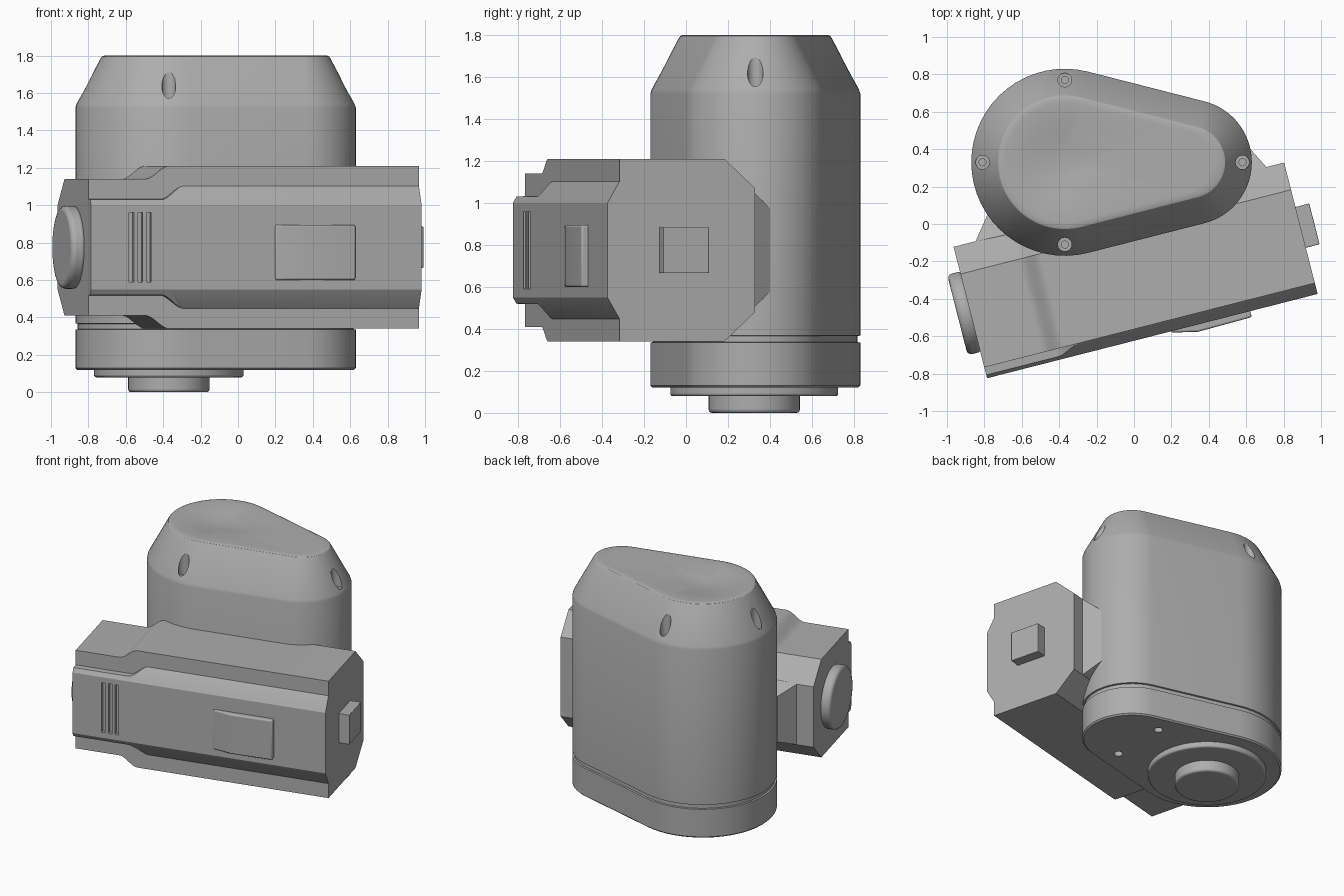
import bpy, bmesh, math
from mathutils import Matrix, Vector

if "Cube" in bpy.data.objects:
    bpy.data.objects.remove(bpy.data.objects["Cube"])

grey = bpy.data.materials.new("plain_grey")
grey.use_nodes = True
grey.diffuse_color = (0.42, 0.42, 0.42, 1)
grey.node_tree.nodes["Principled BSDF"].inputs["Base Color"].default_value = (0.42, 0.42, 0.42, 1)

BIG, SMALL = Vector((-0.37, 0.33)), Vector((0.294, 0.33))
R_BIG, R_SMALL = 0.5, 0.336
TILT = math.asin((R_BIG - R_SMALL) / (SMALL.x - BIG.x))
MID = 0.775   # height of the side housing's axis


def finish(name, bm, bevel=0, tilted=False):
    bmesh.ops.recalc_face_normals(bm, faces=bm.faces)
    me = bpy.data.meshes.new(name)
    bm.to_mesh(me)
    bm.free()
    ob = bpy.data.objects.new(name, me)
    bpy.context.collection.objects.link(ob)
    me.materials.append(grey)
    if tilted:
        ob.rotation_euler.z = TILT
    if bevel:
        mod = ob.modifiers.new("soft_edges", 'BEVEL')
        mod.width, mod.segments, mod.limit_method = bevel, 3, 'ANGLE'
    return ob


def smooth(ob, degrees=25):
    bpy.ops.object.select_all(action='DESELECT')
    ob.select_set(True)
    bpy.context.view_layer.objects.active = ob
    bpy.ops.object.shade_smooth_by_angle(angle=math.radians(degrees))


def loft(rings, tip=None):
    """Skin closed rings of points; cap the ends, or close on a tip point."""
    bm = bmesh.new()
    loops = [[bm.verts.new(p) for p in ring] for ring in rings]
    n = len(loops[0])
    for a, b in zip(loops, loops[1:]):
        for i in range(n):
            j = (i + 1) % n
            bm.faces.new((a[i], a[j], b[j], b[i]))
    bm.faces.new(loops[0])
    if tip:
        top = bm.verts.new(tip)
        for i in range(n):
            bm.faces.new((loops[-1][i], loops[-1][(i + 1) % n], top))
    else:
        bm.faces.new(loops[-1])
    return bm


def box(lo, hi):
    lo, hi = Vector(lo), Vector(hi)
    bm = bmesh.new()
    size = Matrix.Diagonal((hi - lo).to_4d())
    size[3][3] = 1
    bmesh.ops.create_cube(bm, size=1, matrix=Matrix.Translation((lo + hi) / 2) @ size)
    return bm


def cylinder(r, z0, z1, centre=(0, 0), sides=64):
    bm = bmesh.new()
    bmesh.ops.create_cone(bm, cap_ends=True, segments=sides, radius1=r, radius2=r, depth=z1 - z0,
                          matrix=Matrix.Translation((*centre, (z0 + z1) / 2)))
    return bm


def cut(ob, bm, tilted=False):
    tool = finish("cutter", bm, tilted=tilted)
    tool.hide_render = True
    bpy.context.view_layer.update()
    mod = ob.modifiers.new("cut", 'BOOLEAN')
    mod.operation, mod.object, mod.solver = 'DIFFERENCE', tool, 'EXACT'
    bpy.ops.object.select_all(action='DESELECT')
    ob.select_set(True)
    bpy.context.view_layer.objects.active = ob
    bpy.ops.object.modifier_apply(modifier=mod.name)
    bpy.data.objects.remove(tool)


# main body: teardrop outline with a sloped shoulder and a dished top
def outline(inset):
    pts = []
    quarter = math.pi / 2 - TILT
    for centre, r, a0, a1 in ((BIG, R_BIG, quarter, 2 * math.pi - quarter),
                              (SMALL, R_SMALL, -quarter, quarter)):
        for i in range(33):
            a = a0 + (a1 - a0) * i / 32
            pts.append(centre + (r - inset) * Vector((math.cos(a), math.sin(a))))
    return pts


levels = [(0.01, 0.12), (0, 0.13), (0, 0.335), (0.012, 0.337), (0.012, 0.366), (0, 0.368),
          (0, 1.52), (0.006, 1.54), (0.136, 1.785), (0.143, 1.795), (0.155, 1.8)]
rings = [[(p.x, p.y, z) for p in outline(inset)] for inset, z in levels]
rim = outline(0.155)
DISH = 0.03
for k in range(1, 14):
    ring = []
    for p in rim:
        q = p.lerp(BIG, k / 14)
        d = min((q - BIG).length / 0.33, 1)
        ring.append((q.x, q.y, 1.8 - DISH * (1 + math.cos(math.pi * d)) / 2))
    rings.append(ring)
body = finish("main_body", loft(rings, (BIG.x, BIG.y, 1.8 - DISH)))

# counterbored screw wells in the shoulder, plain holes underneath
for spot in ((-0.37, 0.77), (-0.37, -0.11), (-0.81, 0.33), (0.58, 0.33)):
    cut(body, cylinder(0.037, 1.55, 1.9, spot, 24))
    cut(body, cylinder(0.019, 1.52, 1.6, spot, 16))
for side in (-1, 1):
    cut(body, cylinder(0.03, 0.05, 0.17, (0.24, 0.33 + side * 0.21), 24))
smooth(body)

# round base plate and foot boss
for name, r, z0, z1, bev in (("base_plate", 0.4, 0.08, 0.14, 0.012),
                             ("foot_boss", 0.217, 0, 0.1, 0.015)):
    smooth(finish(name, cylinder(r, z0, z1, (-0.37, 0.325)), bev), 35)


# side housing: eight-sided section, stepping down towards one end
def section(x, t, shift):
    drop = 0.07 * t
    half = [(-0.605, 0.225, 0), (-0.547 - 0.04 * t, 0.325 - drop, shift),
            (-0.545, 0.327 - drop, shift), (-0.545, 0.435 - drop, 0),
            (-0.03, 0.435 - drop, 0), (0.12, 0.295 - drop, 0)]
    return ([(x + s, y, MID + h) for y, h, s in half] +
            [(x + s, y, MID - h) for y, h, s in reversed(half)])


sections = [section(-0.965, 1, 0)]
for i in range(11):
    f = i / 10
    sections.append(section(-0.65 + 0.13 * f, 1 - f * f * (3 - 2 * f), 0.08))
sections.append(section(0.859, 0, 0))
housing = finish("side_housing", loft(sections), tilted=True)

# three vent slots
for x in (-0.742, -0.693, -0.646):
    cut(housing, box((x - 0.013, -0.7, 0.59), (x + 0.013, -0.575, 0.96)), tilted=True)
smooth(housing)


# tapered neck joining the housing to the body
def rect(x0, x1, y, left_h, right_h):
    return [(x0, y, MID - left_h), (x1, y, MID - right_h),
            (x1, y, MID + right_h), (x0, y, MID + left_h)]


finish("neck", loft([rect(-0.844, 0.762, 0.1, 0.225, 0.295),
                     rect(-0.844, 0.762, 0.119, 0.225, 0.295),
                     rect(-0.75, 0.7, 0.238, 0.17, 0.195)]), tilted=True)

# wedge-fronted latch pad on the front face
profile = [(0.05, -0.59), (0.05, -0.612), (0.19, -0.643), (0.487, -0.638), (0.487, -0.59)]
pad = finish("latch_pad", loft([[(x, y, z) for x, y in profile] for z in (0.6, 0.895)]),
             0.01, tilted=True)
smooth(pad, 35)

# square end button
finish("end_button", box((0.84, -0.35, 0.665), (0.935, -0.125, 0.885)), 0.004, tilted=True)

# round end cap
cap = cylinder(0.222, 0.95, 1.035)
bmesh.ops.transform(cap, verts=cap.verts, matrix=Matrix.Translation((0, -0.238, MID)) @
                    Matrix.Rotation(-math.pi / 2, 4, 'Y'))
smooth(finish("end_cap", cap, 0.025, tilted=True), 35)
